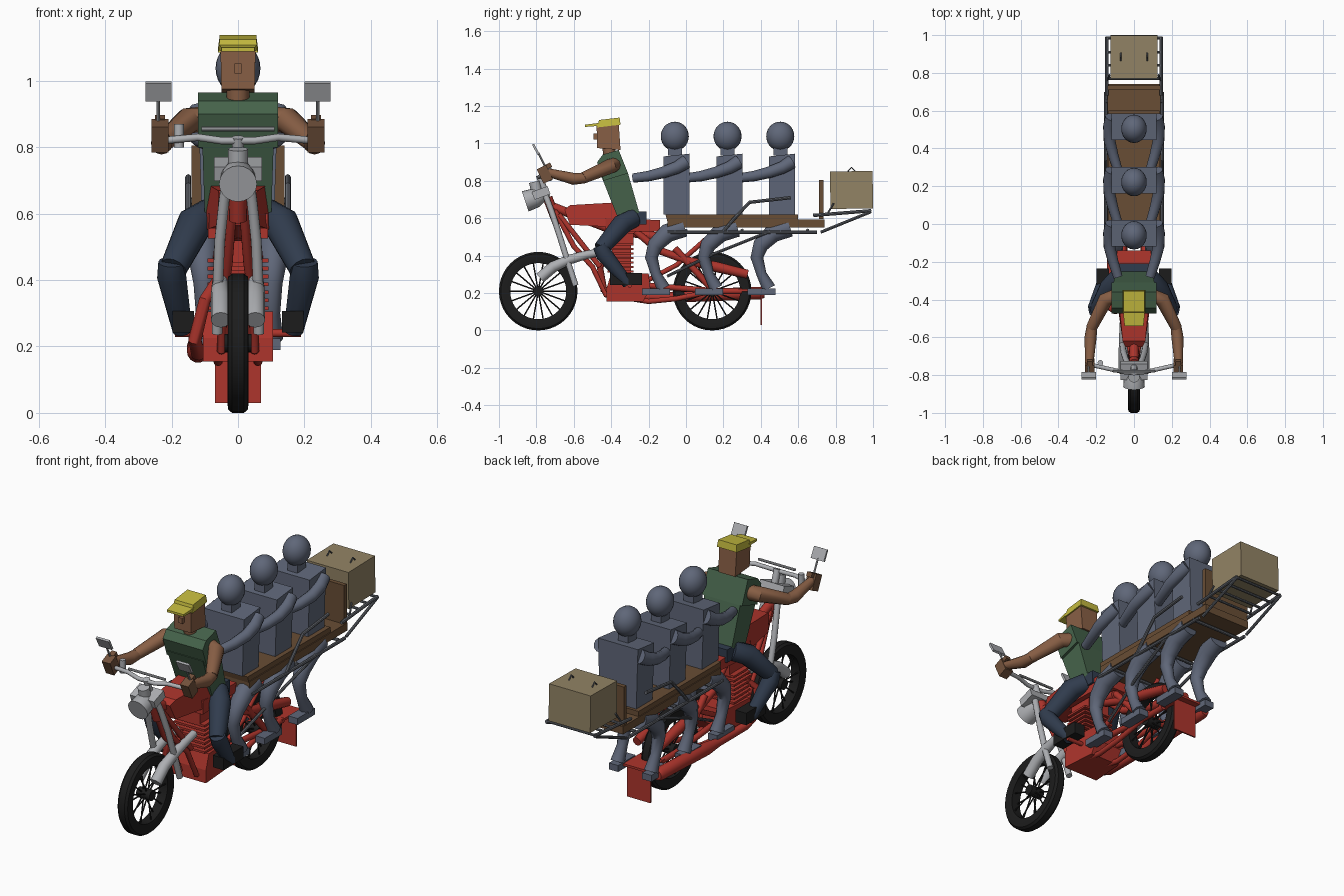
import bpy, bmesh
from math import sin, cos, pi, radians
from mathutils import Vector, Matrix


def material(name, r, g, b):
    m = bpy.data.materials.new(name)
    m.diffuse_color = (r, g, b, 1)
    return m


RED = material("red_paint", 0.42, 0.035, 0.025)
BLACK = material("rubber", 0.012, 0.012, 0.012)
CHROME = material("light_metal", 0.42, 0.43, 0.45)
STEEL = material("rail_metal", 0.12, 0.13, 0.15)
SLATE = material("passenger_slate", 0.115, 0.135, 0.19)
SKIN = material("skin", 0.25, 0.115, 0.06)
GLOVE = material("hand_brown", 0.17, 0.085, 0.045)
GREEN = material("shirt_green", 0.06, 0.125, 0.07)
NAVY = material("trousers_navy", 0.03, 0.045, 0.075)
YELLOW = material("cap_yellow", 0.55, 0.49, 0.05)
WOOD = material("wood", 0.14, 0.075, 0.035)
TAN = material("luggage_tan", 0.29, 0.23, 0.13)


def finish(name, bm, mat, smooth=True):
    bmesh.ops.recalc_face_normals(bm, faces=bm.faces)
    me = bpy.data.meshes.new(name)
    bm.to_mesh(me)
    bm.free()
    ob = bpy.data.objects.new(name, me)
    bpy.context.collection.objects.link(ob)
    me.materials.append(mat)
    if smooth:
        bpy.ops.object.select_all(action='DESELECT')
        ob.select_set(True)
        bpy.context.view_layer.objects.active = ob
        bpy.ops.object.shade_smooth_by_angle(angle=radians(35))
    return ob


def box(name, c, s, mat, tilt=0):
    bm = bmesh.new()
    m = Matrix.Translation(c) @ Matrix.Rotation(radians(tilt), 4, 'X') @ Matrix.Diagonal((*s, 1))
    bmesh.ops.create_cube(bm, size=1, matrix=m)
    return finish(name, bm, mat, False)


def prism(name, pts, mat):
    """Side outline of (y, z, half width) joined across x."""
    bm = bmesh.new()
    a = [bm.verts.new((-w, y, z)) for y, z, w in pts]
    b = [bm.verts.new((w, y, z)) for y, z, w in pts]
    bm.faces.new(a)
    bm.faces.new(b[::-1])
    for i in range(len(pts)):
        j = (i + 1) % len(pts)
        bm.faces.new((a[i], b[i], b[j], a[j]))
    return finish(name, bm, mat, False)


def tube(name, pts, rad, mat, n=12):
    """Round tube along points; rad is one radius or one per point."""
    pts = [Vector(p) for p in pts]
    if not isinstance(rad, (list, tuple)):
        rad = [rad] * len(pts)
    bm = bmesh.new()
    rings = []
    for i, p in enumerate(pts):
        d = (pts[min(i + 1, len(pts) - 1)] - pts[max(i - 1, 0)]).normalized()
        u = d.cross(Vector((0, 0, 1)) if abs(d.z) < 0.95 else Vector((0, 1, 0))).normalized()
        if rings and u.dot(last) < 0:
            u.negate()
        u = (last - d * last.dot(d)).normalized() if rings else u
        last = u
        v = d.cross(u)
        rings.append([bm.verts.new(p + rad[i] * (u * cos(2 * pi * k / n) + v * sin(2 * pi * k / n)))
                      for k in range(n)])
    for r, q in zip(rings, rings[1:]):
        for k in range(n):
            bm.faces.new((r[k], r[(k + 1) % n], q[(k + 1) % n], q[k]))
    bm.faces.new(rings[0])
    bm.faces.new(rings[-1])
    return finish(name, bm, mat)


def pair(name, pts, rad, mat, n=12):
    for side, s in (("right", 1), ("left", -1)):
        tube(f"{name}_{side}", [(x * s, y, z) for x, y, z in pts], rad, mat, n)


def box_pair(name, c, s, mat, tilt=0):
    for side, k in (("right", 1), ("left", -1)):
        box(f"{name}_{side}", (c[0] * k, c[1], c[2]), s, mat, tilt)


def wheel(name, y, z=0.21):
    # tyre ring revolved about the axle
    prof = [(-0.026, 0.15), (-0.032, 0.175), (-0.03, 0.2), (-0.018, 0.21), (0.018, 0.21),
            (0.03, 0.2), (0.032, 0.175), (0.026, 0.15)]
    n = 40
    bm = bmesh.new()
    rings = [[bm.verts.new((x, y + r * cos(2 * pi * i / n), z + r * sin(2 * pi * i / n))) for x, r in prof]
             for i in range(n)]
    for i in range(n):
        a, b = rings[i], rings[(i + 1) % n]
        for k in range(len(prof)):
            j = (k + 1) % len(prof)
            bm.faces.new((a[k], a[j], b[j], b[k]))
    finish(name + "_tyre", bm, BLACK)
    tube(name + "_hub", [(-0.04, y, z), (0.04, y, z)], 0.028, BLACK, 16)
    for i in range(18):
        a = 2 * pi * i / 18
        x = 0.012 * (-1) ** i
        tube(f"{name}_spoke_{i}", [(x, y + r * cos(a), z + r * sin(a)) for r in (0.02, 0.155)], 0.004, BLACK, 5)


wheel("front_wheel", -0.79)
wheel("rear_wheel", 0.14)

# front fork, swing tubes, headlight and handlebar
pair("fork", [(0.03, -0.75, 0.72), (0.042, -0.72, 0.64), (0.055, -0.68, 0.52), (0.062, -0.63, 0.36),
              (0.063, -0.59, 0.24)], 0.016, CHROME)
pair("front_arm", [(0.052, -0.78, 0.28), (0.052, -0.71, 0.34), (0.054, -0.62, 0.38), (0.054, -0.53, 0.405),
                   (0.05, -0.45, 0.42)], [0.03, 0.03, 0.026, 0.022, 0.02], CHROME)
box("fork_clamp", (0, -0.775, 0.735), (0.145, 0.09, 0.045), CHROME, 20)
tube("headlight", [(0, -0.76, 0.725), (0, -0.8, 0.71), (0, -0.86, 0.69)], [0.03, 0.052, 0.057], CHROME, 20)
tube("gauge", [(0, -0.80, 0.75), (0, -0.81, 0.795)], 0.03, CHROME, 16)
tube("handlebar", [(-0.23, -0.745, 0.82), (-0.12, -0.77, 0.83), (-0.05, -0.785, 0.82), (0.05, -0.785, 0.82),
                   (0.12, -0.77, 0.83), (0.23, -0.745, 0.82)], 0.011, CHROME)
tube("handlebar_brace", [(-0.11, -0.78, 0.855), (0.11, -0.78, 0.855)], 0.007, CHROME, 8)
tube("handlebar_stem", [(0, -0.74, 0.7), (0, -0.785, 0.83)], 0.018, CHROME)
tube("brake_reservoir", [(-0.178, -0.735, 0.8), (-0.178, -0.735, 0.87)], 0.015, CHROME)
pair("mirror_stem", [(0.24, -0.745, 0.86), (0.24, -0.79, 0.95)], 0.005, CHROME, 8)
box_pair("mirror", (0.24, -0.803, 0.968), (0.078, 0.012, 0.062), CHROME, 28)

# frame, tank, engine and exhaust
tube("steering_neck", [(0, -0.74, 0.71), (0, -0.69, 0.58)], 0.026, RED)
tube("frame_spine", [(0, -0.71, 0.66), (0, -0.4, 0.54), (0, -0.15, 0.5)], 0.024, RED)
pair("down_tube", [(0.015, -0.70, 0.64), (0.03, -0.6, 0.45), (0.045, -0.5, 0.34), (0.05, -0.43, 0.19),
                   (0.06, -0.2, 0.155), (0.06, -0.05, 0.17), (0.055, 0.14, 0.21)], 0.014, RED)
pair("inner_down_tube", [(0.02, -0.68, 0.62), (0.04, -0.46, 0.34)], 0.014, RED)
prism("fuel_tank", [(-0.65, 0.645, 0.045), (-0.62, 0.67, 0.06), (-0.36, 0.685, 0.085), (-0.33, 0.6, 0.1),
                    (-0.34, 0.55, 0.1), (-0.62, 0.565, 0.06)], RED)
prism("seat", [(-0.43, 0.6, 0.09), (-0.14, 0.59, 0.09), (-0.14, 0.53, 0.08), (-0.43, 0.525, 0.09)], RED)
prism("crankcase", [(-0.425, 0.155, 0.105), (-0.425, 0.225, 0.105), (-0.4, 0.305, 0.105), (-0.2, 0.305, 0.09),
                    (-0.19, 0.22, 0.09), (-0.23, 0.155, 0.09)], RED)
box("engine_cylinder", (0, -0.345, 0.39), (0.12, 0.1, 0.2), RED)
for i in range(7):
    box(f"cooling_fin_{i}", (0, -0.35, 0.315 + i * 0.024), (0.185, 0.14, 0.011), RED)
box("cylinder_head", (0, -0.35, 0.49), (0.13, 0.14, 0.06), RED)
pair("rear_frame", [(0.05, -0.27, 0.53), (0.06, -0.15, 0.43), (0.065, 0.02, 0.37), (0.065, 0.16, 0.34),
                    (0.065, 0.33, 0.3)], [0.018, 0.02, 0.022, 0.028, 0.024], RED)
pair("subframe_strut", [(0.06, -0.24, 0.25), (0.065, -0.05, 0.35), (0.065, 0.12, 0.5)], 0.013, RED)
pair("rear_shock", [(0.07, 0.14, 0.22), (0.07, -0.06, 0.44)], 0.018, RED)
pair("swing_arm", [(0.05, -0.2, 0.24), (0.055, 0.16, 0.21), (0.055, 0.3, 0.21)], 0.016, RED)
tube("exhaust", [(-0.06, -0.4, 0.4), (-0.1, -0.46, 0.34), (-0.13, -0.44, 0.22), (-0.12, -0.34, 0.18),
                 (-0.12, -0.1, 0.18), (-0.12, 0.0, 0.185), (-0.12, 0.4, 0.2), (-0.12, 0.42, 0.2)],
     [0.018, 0.018, 0.02, 0.022, 0.022, 0.034, 0.034, 0.025], RED, 14)
box("mud_flap", (0, 0.402, 0.125), (0.14, 0.008, 0.19), RED)
box("flap_bracket", (0, 0.36, 0.215), (0.14, 0.16, 0.012), RED)

# bench, side rails and rear rack
prism("bench_top", [(-0.11, 0.62, 0.135), (0.6, 0.62, 0.135), (0.6, 0.59, 0.135), (-0.1, 0.585, 0.135)], WOOD)
prism("bench_base", [(-0.1, 0.592, 0.14), (0.74, 0.592, 0.14), (0.74, 0.55, 0.14), (-0.1, 0.55, 0.14)], WOOD)
box("backrest", (0, 0.722, 0.7), (0.28, 0.024, 0.21), WOOD)
pair("bench_rail", [(0.15, -0.1, 0.525), (0.15, 0.7, 0.525)], 0.009, STEEL, 8)
pair("rail_brace", [(0.085, -0.1, 0.29), (0.12, 0.15, 0.41), (0.15, 0.45, 0.53)], 0.008, STEEL, 8)
pair("armrest", [(0.15, 0.2, 0.53), (0.15, 0.25, 0.59), (0.15, 0.34, 0.685), (0.15, 0.56, 0.71)],
     0.009, STEEL, 8)
pair("rack_rail", [(0.145, 0.68, 0.615), (0.145, 0.99, 0.64)], 0.009, STEEL, 8)
pair("rack_strut", [(0.145, 0.72, 0.525), (0.145, 0.99, 0.635)], 0.008, STEEL, 8)
pair("rack_post", [(0.14, 0.76, 0.63), (0.13, 0.79, 0.68)], 0.005, STEEL, 6)
for i, y in enumerate((0.77, 0.84, 0.91, 0.985)):
    z = 0.615 + (y - 0.68) * 0.08
    tube(f"rack_bar_{i}", [(-0.145, y, z), (0.145, y, z)], 0.007, STEEL, 8)
for i, y in enumerate((0.0, 0.3, 0.65)):
    tube(f"bench_bar_{i}", [(-0.15, y, 0.535), (0.15, y, 0.535)], 0.009, STEEL, 8)
box("luggage", (0, 0.885, 0.751), (0.25, 0.228, 0.2), TAN, 1)
pair("luggage_handle", [(0.07, 0.865, 0.85), (0.07, 0.885, 0.872), (0.07, 0.905, 0.85)], 0.004, STEEL, 6)

# rider
prism("rider_chest", [(-0.475, 0.9, 0.12), (-0.445, 0.94, 0.12), (-0.36, 0.965, 0.12), (-0.31, 0.84, 0.12),
                      (-0.44, 0.8, 0.12)], GREEN)
prism("rider_waist", [(-0.455, 0.83, 0.108), (-0.31, 0.84, 0.108), (-0.25, 0.63, 0.1), (-0.36, 0.59, 0.1)], GREEN)
box("rider_hips", (0, -0.28, 0.6), (0.2, 0.14, 0.07), NAVY, 0)
tube("rider_neck", [(0, -0.405, 0.92), (0, -0.415, 0.99)], 0.034, SKIN)
prism("rider_head", [(-0.475, 0.975, 0.05), (-0.478, 1.1, 0.053), (-0.36, 1.11, 0.053), (-0.35, 0.965, 0.05)], SKIN)
box("rider_nose", (0, -0.484, 1.037), (0.022, 0.022, 0.03), SKIN)
prism("cap_crown", [(-0.475, 1.085, 0.06), (-0.465, 1.125, 0.055), (-0.355, 1.138, 0.055), (-0.35, 1.1, 0.06)], YELLOW)
prism("cap_brim", [(-0.54, 1.088, 0.05), (-0.54, 1.1, 0.05), (-0.46, 1.11, 0.058), (-0.46, 1.094, 0.058)], YELLOW)
pair("rider_upper_arm", [(0.105, -0.385, 0.885), (0.15, -0.4, 0.88), (0.225, -0.55, 0.815)],
     [0.038, 0.04, 0.03], SKIN)
pair("rider_forearm", [(0.222, -0.54, 0.815), (0.23, -0.6, 0.81), (0.237, -0.74, 0.845)],
     [0.028, 0.032, 0.022], SKIN)
box_pair("rider_palm", (0.235, -0.755, 0.835), (0.05, 0.055, 0.085), GLOVE, 25)
box_pair("rider_thumb", (0.235, -0.735, 0.88), (0.03, 0.03, 0.025), GLOVE, 25)
pair("rider_thigh", [(0.08, -0.28, 0.6), (0.13, -0.34, 0.57), (0.195, -0.455, 0.435)], [0.05, 0.055, 0.042], NAVY)
pair("rider_shin", [(0.2, -0.46, 0.455), (0.2, -0.44, 0.41), (0.168, -0.31, 0.25)], [0.04, 0.044, 0.03], NAVY)
box_pair("rider_boot", (0.165, -0.32, 0.275), (0.065, 0.17, 0.065), BLACK)
tube("foot_peg", [(-0.19, -0.3, 0.24), (0.19, -0.3, 0.24)], 0.012, RED)

# three identical passengers along the bench
for i in range(3):
    n = f"passenger_{i + 1}"
    y = -0.05 + i * 0.282
    prism(n + "_torso", [(y - 0.07, 0.62, 0.11), (y - 0.07, 0.93, 0.12), (y + 0.07, 0.945, 0.12),
                         (y + 0.07, 0.62, 0.11)], SLATE)
    box(n + "_neck", (0, y - 0.01, 0.96), (0.06, 0.075, 0.05), SLATE)
    bm = bmesh.new()
    bmesh.ops.create_uvsphere(bm, u_segments=24, v_segments=14, radius=0.075,
                              matrix=Matrix.Translation((0, y - 0.01, 1.038)) @ Matrix.Diagonal((0.9, 1, 1.04, 1)))
    finish(n + "_head", bm, SLATE)
    pair(n + "_arm", [(0.115, y + 0.05, 0.9), (0.13, y - 0.0, 0.87), (0.13, y - 0.07, 0.845),
                      (0.11, y - 0.15, 0.825), (0.085, y - 0.23, 0.815)],
         [0.038, 0.034, 0.031, 0.028, 0.025], SLATE)
    pair(n + "_leg", [(0.1, y + 0.04, 0.55), (0.105, y - 0.05, 0.52), (0.105, y - 0.115, 0.455),
                      (0.1, y - 0.135, 0.39), (0.1, y - 0.11, 0.3), (0.1, y - 0.07, 0.225)],
         [0.05, 0.05, 0.042, 0.034, 0.027, 0.036], SLATE)
    box_pair(n + "_foot", (0.1, y - 0.11, 0.207), (0.055, 0.15, 0.035), SLATE)
